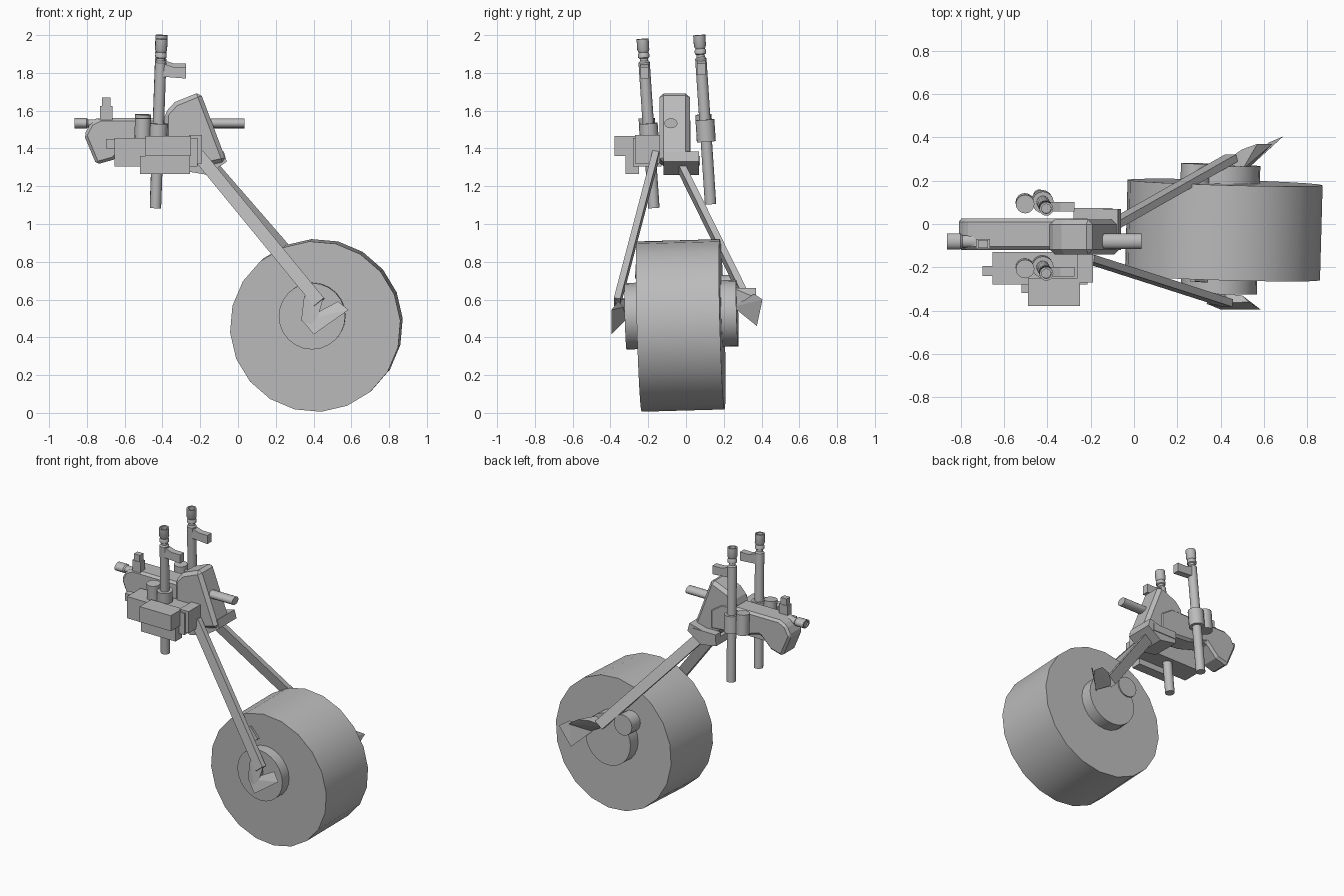
import bpy, bmesh, math
from mathutils import Vector

if "Cube" in bpy.data.objects:
    bpy.data.objects.remove(bpy.data.objects["Cube"])

grey = bpy.data.materials.new("plain grey")
grey.diffuse_color = (0.5, 0.5, 0.5, 1)
grey.use_nodes = True
grey.node_tree.nodes["Principled BSDF"].inputs["Base Color"].default_value = grey.diffuse_color


def finish(name, bm, smooth=None, bevel=0):
    bmesh.ops.recalc_face_normals(bm, faces=bm.faces)
    me = bpy.data.meshes.new(name)
    bm.to_mesh(me)
    bm.free()
    me.materials.append(grey)
    if smooth:
        me.shade_smooth()
        me.set_sharp_from_angle(angle=math.radians(smooth))
    ob = bpy.data.objects.new(name, me)
    bpy.context.collection.objects.link(ob)
    if bevel:
        mod = ob.modifiers.new("chamfer", 'BEVEL')
        mod.width, mod.segments = bevel, 1
    return ob


def lathe(name, a, b, profile, n=16, phase=0.0, squash=1.0):
    """Turn (radius, fraction along a-b) pairs round the axis a-b."""
    a, b = Vector(a), Vector(b)
    d = (b - a).normalized()
    ref = Vector((1, 0, 0)) if abs(d.x) < 0.9 else Vector((0, 1, 0))
    u = (ref - d * ref.dot(d)).normalized()
    v = d.cross(u) * squash
    bm = bmesh.new()
    rings = []
    for r, t in profile:
        c = a.lerp(b, t)
        rings.append([bm.verts.new(c + r * (u * math.cos(q) + v * math.sin(q)))
                      for q in (phase + 2 * math.pi * i / n for i in range(n))])
    for p, q in zip(rings, rings[1:]):
        for i in range(n):
            j = (i + 1) % n
            bm.faces.new((p[i], p[j], q[j], q[i]))
    bm.faces.new(rings[0])
    bm.faces.new(rings[-1])
    return finish(name, bm, 32)


def rod(name, a, b, r, **kw):
    return lathe(name, a, b, [(r, 0), (r, 1)], **kw)


def prism(name, pts, y0, y1, bevel=0):
    """Side outline (x, z) pushed from y0 to y1."""
    bm = bmesh.new()
    f = bm.faces.new([bm.verts.new((x, y0, z)) for x, z in pts])
    g = bmesh.ops.extrude_face_region(bm, geom=[f])["geom"]
    bmesh.ops.translate(bm, vec=(0, y1 - y0, 0),
                        verts=[e for e in g if isinstance(e, bmesh.types.BMVert)])
    return finish(name, bm, bevel=bevel)


def box(name, x0, x1, y0, y1, z0, z1, bevel=0):
    return prism(name, [(x0, z0), (x1, z0), (x1, z1), (x0, z1)], y0, y1, bevel)


def hull(name, pts):
    bm = bmesh.new()
    for p in pts:
        bm.verts.new(p)
    res = bmesh.ops.convex_hull(bm, input=bm.verts)
    loose = [v for v in bm.verts if not v.link_faces]
    bmesh.ops.delete(bm, geom=loose, context='VERTS')
    return finish(name, bm)


def bar(name, a, b, w, h):
    """Rectangular bar from a to b, w in the side plane, h across it."""
    a, b = Vector(a), Vector(b)
    d = (b - a).normalized()
    u = d.cross(Vector((0, 1, 0))).normalized()
    v = d.cross(u)
    return hull(name, [c + u * w / 2 * s + v * h / 2 * t
                       for c in (a, b) for s in (-1, 1) for t in (-1, 1)])


# Wheel and hub on a slightly tilted axle
axis = Vector((0.028, 1, 0.028)).normalized()


def on_axle(name, centre, y0, y1, r, n, phase=0.0):
    c = Vector(centre)
    return rod(name, c + axis * (y0 - c.y), c + axis * (y1 - c.y), r, n=n, phase=phase)


on_axle("wheel", (0.415, -0.028, 0.463), -0.248, 0.192, 0.452, 20, math.radians(-4))
on_axle("hub", (0.40, -0.02, 0.52), -0.32, 0.272, 0.176, 24)
on_axle("hub_stub", (0.285, 0.2, 0.66), 0.15, 0.28, 0.07, 16)
bar("wheel_peg", (0.27, -0.25, 0.79), (0.33, -0.255, 0.72), 0.03, 0.03)

# Fork struts
bar("front_strut", (-0.21, -0.16, 1.365), (0.43, -0.365, 0.585), 0.068, 0.035)
bar("rear_strut", (-0.15, -0.035, 1.32), (0.45, 0.305, 0.63), 0.068, 0.035)

# Wedge feet at the strut ends
hull("front_foot_plate", [(0.40, -0.395, 0.415), (0.585, -0.395, 0.545),
                          (0.53, -0.36, 0.59), (0.34, -0.37, 0.49),
                          (0.39, -0.32, 0.49), (0.50, -0.33, 0.56)])
hull("front_foot_heel", [(0.335, -0.37, 0.49), (0.40, -0.385, 0.43), (0.36, -0.31, 0.60),
                         (0.35, -0.37, 0.62), (0.45, -0.37, 0.60), (0.41, -0.31, 0.52)])
hull("rear_foot_plate", [(0.69, 0.405, 0.60), (0.62, 0.375, 0.46), (0.64, 0.36, 0.63),
                         (0.52, 0.25, 0.56), (0.56, 0.30, 0.52)])
hull("rear_foot_heel", [(0.50, 0.25, 0.66), (0.50, 0.345, 0.66), (0.57, 0.37, 0.66),
                        (0.64, 0.37, 0.61), (0.54, 0.27, 0.55), (0.42, 0.29, 0.62)])

# Main body with drooping stock, and the upright fin
prism("body", [(-0.815, 1.47), (-0.78, 1.535), (-0.73, 1.56), (-0.29, 1.56), (-0.2, 1.50),
               (-0.2, 1.36), (-0.45, 1.38), (-0.58, 1.42), (-0.66, 1.34), (-0.75, 1.315)],
      -0.12, 0.025, 0.015)
prism("fin", [(-0.39, 1.585), (-0.335, 1.645), (-0.20, 1.70), (-0.06, 1.33),
              (-0.20, 1.30), (-0.39, 1.42)], -0.14, 0.02, 0.022)
prism("fin_base", [(-0.28, 1.28), (-0.16, 1.26), (-0.06, 1.33), (-0.075, 1.385),
                   (-0.28, 1.33)], -0.12, 0.07)
box("fin_side_rail", -0.28, -0.10, 0.02, 0.075, 1.31, 1.36)

# Boxes on the front side of the body
box("side_housing", -0.655, -0.215, -0.28, -0.13, 1.305, 1.455)
box("side_rail", -0.70, -0.215, -0.24, -0.195, 1.40, 1.45)
box("side_box", -0.49, -0.25, -0.378, -0.25, 1.36, 1.467)
box("lower_box", -0.52, -0.255, -0.32, -0.25, 1.265, 1.36)
box("end_bracket", -0.26, -0.19, -0.27, -0.13, 1.32, 1.47)

# Lengthwise tube through body and fin, with muzzle and sight
lathe("long_tube", (-0.865, -0.08, 1.533), (0.035, -0.08, 1.533),
      [(0.026, 0.01), (0.026, 0), (0.037, 0), (0.037, 0.07), (0.028, 0.08), (0.028, 0.12),
       (0.035, 0.13), (0.035, 1)], squash=0.75)
box("long_tube_sight", -0.73, -0.665, -0.115, -0.07, 1.55, 1.625)
box("long_tube_sight_tip", -0.72, -0.675, -0.112, -0.073, 1.62, 1.67)


# The two upright tubes with collars, side cylinders and sights
def upright(side, y, dz):
    low = Vector((-0.437, y + 0.03, 1.095 + dz))
    top = Vector((-0.405, y - 0.03, 1.99 + dz))
    lathe(side + "_upright_tube", low, top,
          [(0.03, 0), (0.03, 0.86), (0.022, 0.87), (0.022, 0.885), (0.03, 0.89),
           (0.03, 0.91), (0.025, 0.92), (0.032, 0.935), (0.032, 1), (0.022, 1), (0.022, 0.97)])
    rod(side + "_collar", low.lerp(top, 0.37), low.lerp(top, 0.50), 0.05)
    rod(side + "_side_cylinder", (-0.505, y, 1.43 + dz), (-0.503, y - 0.008, 1.57 + dz), 0.043)
    box(side + "_cylinder_link", -0.505, -0.42, y - 0.02, y + 0.02, 1.44 + dz, 1.54 + dz)
    s = y - 0.02
    prism(side + "_sight", [(-0.40, 1.79 + dz), (-0.34, 1.785 + dz), (-0.275, 1.78 + dz),
                            (-0.275, 1.84 + dz), (-0.34, 1.84 + dz), (-0.40, 1.86 + dz)],
          s - 0.022, s + 0.022)


upright("rear", 0.10, 0.01)
upright("front", -0.20, -0.01)
